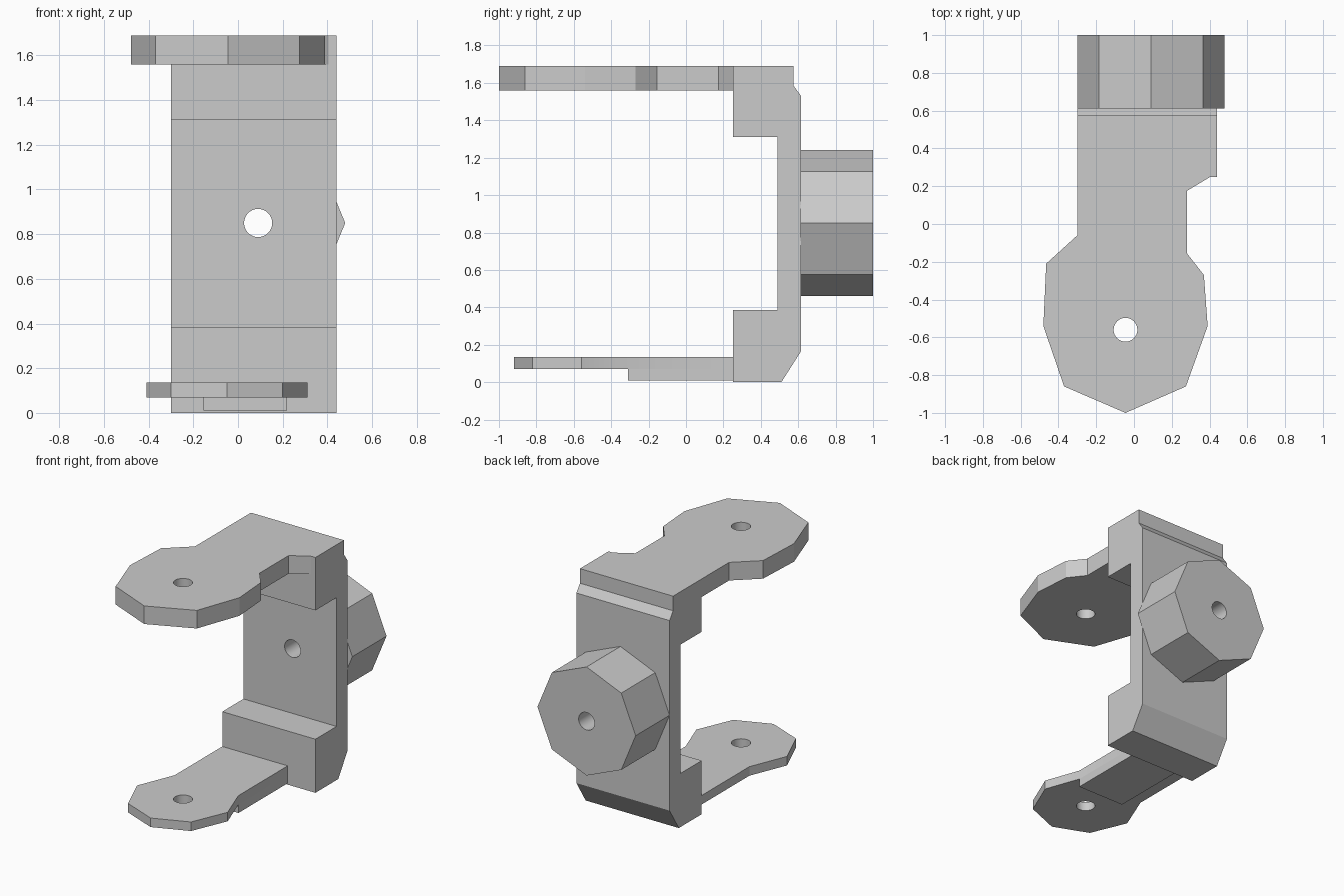
import bpy
import bmesh
import math
from mathutils import Matrix, Vector

default = bpy.data.objects.get("Cube")
if default:
    bpy.data.objects.remove(default, do_unlink=True)

grey = bpy.data.materials.new("plain grey")
grey.use_nodes = True
colour = (0.6, 0.6, 0.6, 1)
grey.diffuse_color = colour
grey.node_tree.nodes["Principled BSDF"].inputs["Base Color"].default_value = colour


def prism(name, outline, place, start, end, axis):
    """Extrude an outline between two positions along an axis."""
    bm = bmesh.new()
    face = bm.faces.new([bm.verts.new(place(a, b, start)) for a, b in outline])
    grown = bmesh.ops.extrude_face_region(bm, geom=[face])
    verts = [v for v in grown["geom"] if isinstance(v, bmesh.types.BMVert)]
    bmesh.ops.translate(bm, verts=verts, vec=Vector(axis) * (end - start))
    bmesh.ops.recalc_face_normals(bm, faces=bm.faces)
    mesh = bpy.data.meshes.new(name)
    bm.to_mesh(mesh)
    bm.free()
    mesh.materials.append(grey)
    obj = bpy.data.objects.new(name, mesh)
    bpy.context.collection.objects.link(obj)
    return obj


def along_x(name, outline, start, end):
    return prism(name, outline, lambda y, z, x: (x, y, z), start, end, (1, 0, 0))


def along_y(name, outline, start, end):
    return prism(name, outline, lambda x, z, y: (x, y, z), start, end, (0, 1, 0))


def along_z(name, outline, start, end):
    return prism(name, outline, lambda x, y, z: (x, y, z), start, end, (0, 0, 1))


def ring(centre, radius, sides):
    return [(centre[0] + radius * math.cos(math.tau * i / sides),
             centre[1] + radius * math.sin(math.tau * i / sides)) for i in range(sides)]


def drill(obj, cutter):
    """Cut a hole and bake the result into the mesh."""
    cutter.hide_render = True
    mod = obj.modifiers.new("hole", 'BOOLEAN')
    mod.operation = 'DIFFERENCE'
    mod.solver = 'EXACT'
    mod.object = cutter
    bpy.context.view_layer.update()
    graph = bpy.context.evaluated_depsgraph_get()
    baked = bpy.data.meshes.new_from_object(obj.evaluated_get(graph))
    obj.modifiers.clear()
    obj.data = baked
    bpy.data.objects.remove(cutter, do_unlink=True)
    bpy.ops.object.select_all(action='DESELECT')
    obj.select_set(True)
    bpy.context.view_layer.objects.active = obj
    bpy.ops.object.shade_smooth_by_angle(angle=math.radians(20))


# Upright C-shaped bracket
bracket = along_x("bracket", [
    (0.25, 0), (0.51, 0), (0.615, 0.165), (0.615, 1.53), (0.575, 1.585),
    (0.575, 1.69), (0.25, 1.69), (0.25, 1.31), (0.49, 1.31), (0.49, 0.385),
    (0.25, 0.385)], -0.3, 0.44)

# Eight-sided rear hub
axle = (0.09, 0.85)
hub = along_y("rear_hub", ring(axle, 0.39, 8), 0.612, 1.0)

# Upper arm with rounded end
upper_arm = along_z("upper_arm", [
    (-0.3, 0.25), (-0.3, -0.06), (-0.465, -0.21), (-0.48, -0.54), (-0.37, -0.86),
    (-0.045, -1), (0.275, -0.86), (0.39, -0.54), (0.37, -0.27), (0.28, -0.155),
    (0.28, 0.175), (0.405, 0.25)], 1.56, 1.69)

# Lower arm with thinner end and a stiffening slab beneath it
lower_arm = along_z("lower_arm", [
    (-0.3, 0.25), (-0.3, -0.29), (-0.41, -0.56), (-0.3, -0.82), (-0.05, -0.92),
    (0.2, -0.82), (0.31, -0.56), (0.22, -0.31), (0.22, 0.25)], 0.07, 0.135)
along_z("lower_arm_slab", [
    (-0.155, 0.25), (-0.155, -0.31), (0.22, -0.31), (0.22, 0.25)], 0.01, 0.07)

# Pivot and axle holes
for arm in (upper_arm, lower_arm):
    drill(arm, along_z("pivot_cutter", ring((-0.045, -0.56), 0.063, 32), -0.2, 1.9))
for part in (bracket, hub):
    drill(part, along_y("axle_cutter", ring(axle, 0.063, 32), 0.3, 1.2))
